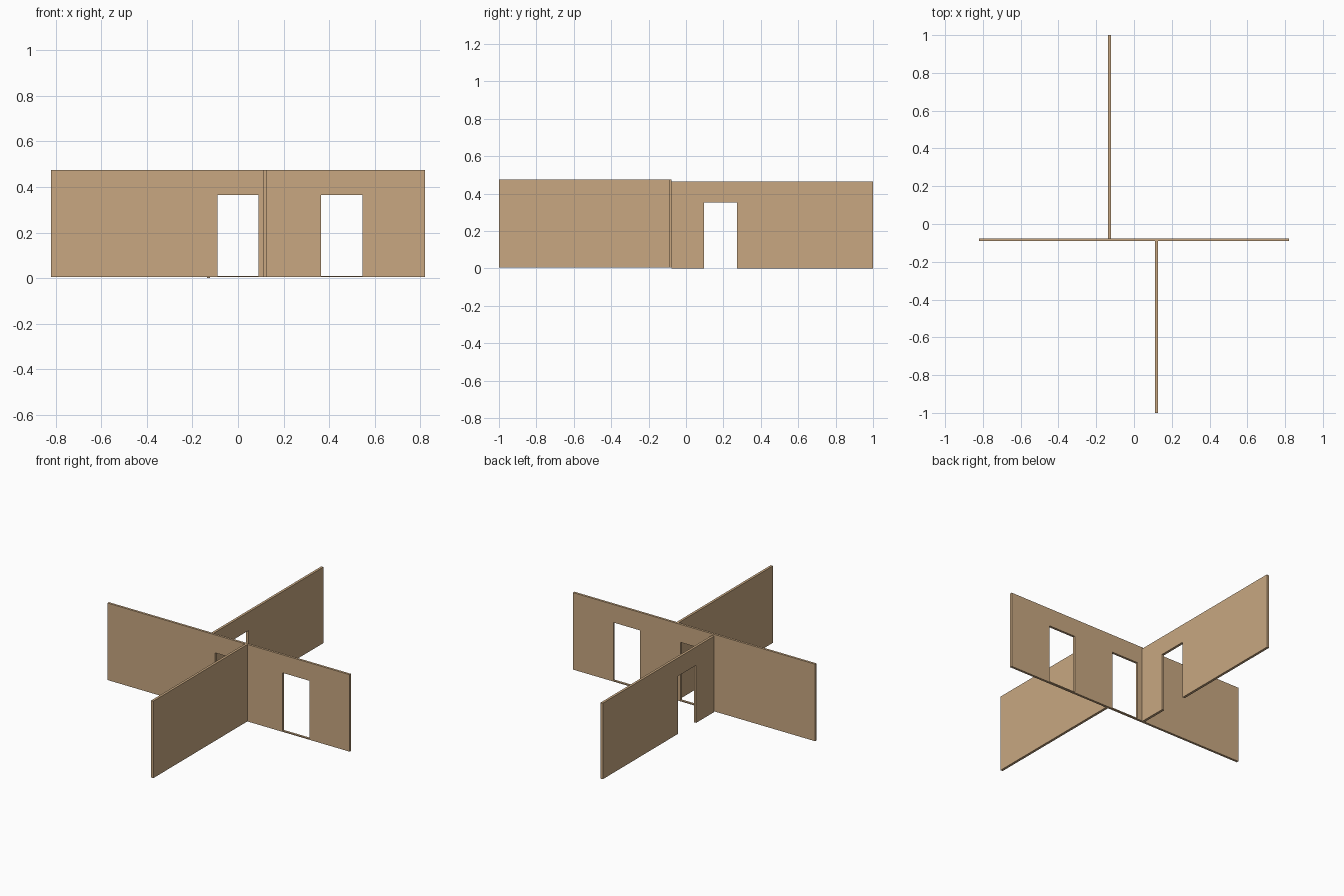
import bpy, bmesh, math

if "Cube" in bpy.data.objects:
    bpy.data.objects.remove(bpy.data.objects["Cube"])

tan = bpy.data.materials.new("tan_plaster")
tan.diffuse_color = (0.58, 0.39, 0.22, 1)
tan.use_nodes = True
tan.node_tree.nodes["Principled BSDF"].inputs["Base Color"].default_value = tan.diffuse_color


def wall(name, axis, span, height, sides, doors=()):
    """Wall running along 'x' or 'y'; each door is (u0, u1, z0, z1)."""
    def point(u, z):
        return (u, sides[0], z) if axis == "x" else (sides[0], u, z)

    us = sorted({*span, *(v for d in doors for v in d[:2])})
    zs = sorted({*height, *(v for d in doors for v in d[2:])})
    bm = bmesh.new()
    # Panel cells, skipping the door openings
    for u0, u1 in zip(us, us[1:]):
        for z0, z1 in zip(zs, zs[1:]):
            uc, zc = (u0 + u1) / 2, (z0 + z1) / 2
            if any(d[0] < uc < d[1] and d[2] < zc < d[3] for d in doors):
                continue
            corners = [(u0, z0), (u1, z0), (u1, z1), (u0, z1)]
            bm.faces.new([bm.verts.new(point(u, z)) for u, z in corners])
    bmesh.ops.remove_doubles(bm, verts=bm.verts, dist=1e-5)
    # Give the panel its thickness
    ext = bmesh.ops.extrude_face_region(bm, geom=bm.faces[:], use_keep_orig=True)
    t = sides[1] - sides[0]
    moved = [g for g in ext["geom"] if isinstance(g, bmesh.types.BMVert)]
    bmesh.ops.translate(bm, verts=moved, vec=(0, t, 0) if axis == "x" else (t, 0, 0))
    bmesh.ops.recalc_face_normals(bm, faces=bm.faces)
    # Merge needless seams between flat cells
    bmesh.ops.dissolve_limit(bm, angle_limit=math.radians(1),
                             verts=bm.verts, edges=bm.edges)
    mesh = bpy.data.meshes.new(name)
    bm.to_mesh(mesh)
    bm.free()
    mesh.materials.append(tan)
    bpy.context.collection.objects.link(bpy.data.objects.new(name, mesh))


# Long cross wall with two doorways over thin sills
wall("cross_wall", "x", (-0.82, 0.82), (0.004, 0.475), (-0.091, -0.077),
     [(-0.091, 0.091, 0.010, 0.365), (0.364, 0.546, 0.010, 0.365)])
# Solid partition towards the front
wall("front_wall", "y", (-1.0, -0.091), (0.004, 0.475), (0.112, 0.127))
# Rear partition, slightly lower, with a doorway open to the floor
wall("back_wall", "y", (-0.077, 1.0), (0.0, 0.465), (-0.137, -0.122),
     [(0.097, 0.274, 0.0, 0.353)])
